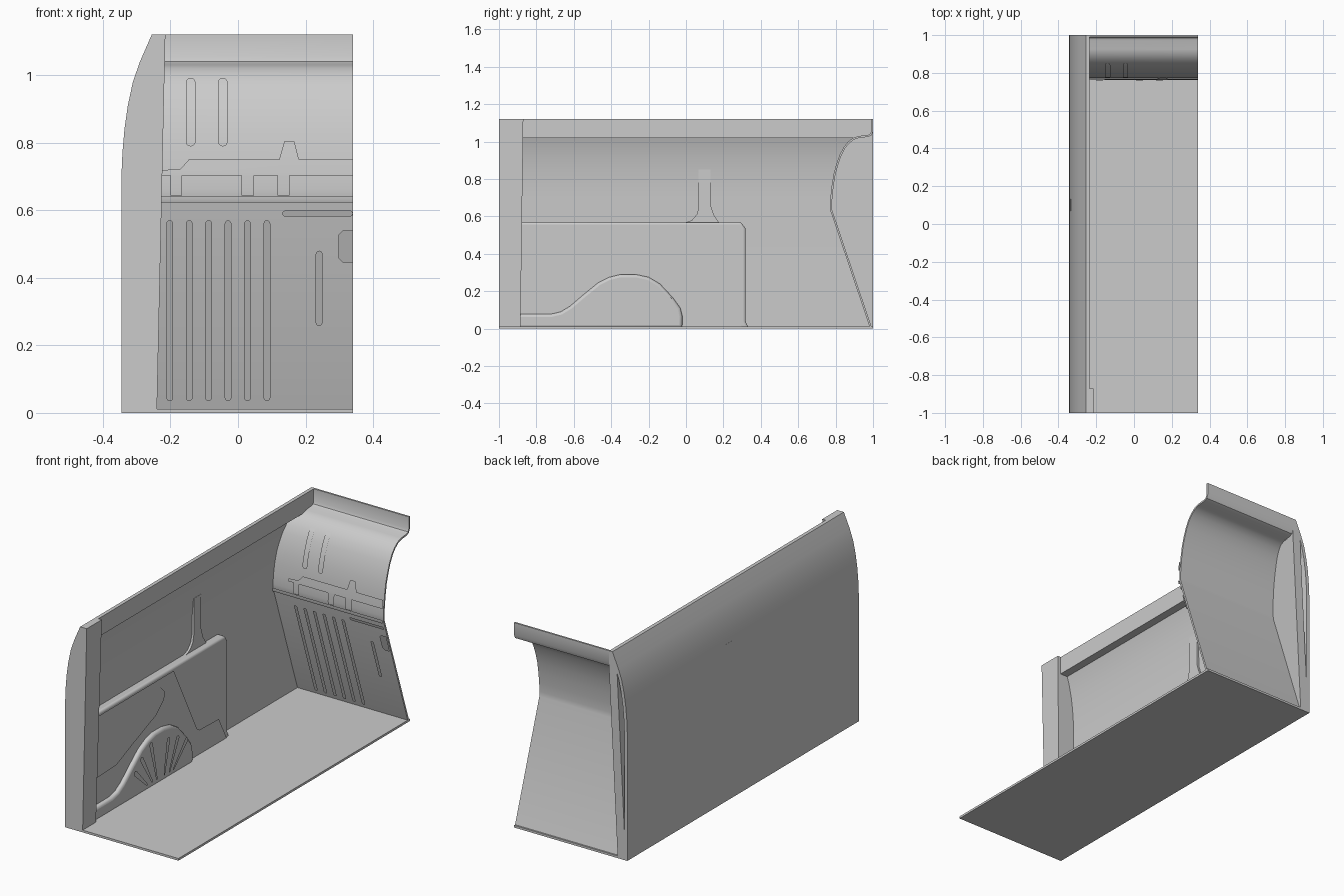
import bpy, bmesh, math
from mathutils import Vector

if "Cube" in bpy.data.objects:
    bpy.data.objects.remove(bpy.data.objects["Cube"])

# ---------- shared profiles ----------
OUTER = [(-0.345, 0), (-0.345, 0.70), (-0.342, 0.77), (-0.336, 0.84), (-0.326, 0.91),
         (-0.311, 0.98), (-0.29, 1.04), (-0.255, 1.12)]                       # x, z
BULK = [(0.983, 0.005), (0.772, 0.63), (0.77, 0.66), (0.773, 0.71), (0.78, 0.77), (0.79, 0.83),
        (0.804, 0.88), (0.822, 0.93), (0.843, 0.97), (0.868, 1.0), (0.895, 1.02), (0.925, 1.03),
        (0.97, 1.034), (0.984, 1.04), (0.99, 1.055), (0.99, 1.12)]            # y, z


def interp(profile, z):
    for (a, za), (b, zb) in zip(profile, profile[1:]):
        if z <= zb:
            return a + (b - a) * (z - za) / (zb - za)
    return profile[-1][0]


def outer_x(z):
    return interp(OUTER, z)


def offset(pts, d):
    """Shift an open profile sideways by d."""
    out = []
    for i, p in enumerate(pts):
        a, b = Vector(pts[max(i - 1, 0)]), Vector(pts[min(i + 1, len(pts) - 1)])
        t = (b - a).normalized()
        out.append((p[0] + t.y * d, p[1] - t.x * d))
    return out


def finish(name, bm, bevel=0):
    me = bpy.data.meshes.new(name)
    bm.to_mesh(me)
    bm.free()
    ob = bpy.data.objects.new(name, me)
    bpy.context.collection.objects.link(ob)
    if bevel:
        m = ob.modifiers.new("round", 'BEVEL')
        m.width, m.segments, m.limit_method = bevel, 3, 'ANGLE'
        m.angle_limit = math.radians(50)
    bpy.ops.object.select_all(action='DESELECT')
    ob.select_set(True)
    bpy.context.view_layer.objects.active = ob
    bpy.ops.object.shade_smooth_by_angle(angle=math.radians(30))
    return ob


def prism(name, pts, axis, lo, hi, bevel=0):
    """Closed outline (y,z) or (x,z) swept along axis; ends may depend on z."""
    bm = bmesh.new()

    def ring(end):
        vs = []
        for u, z in pts:
            e = end(z) if callable(end) else end
            vs.append(bm.verts.new((e, u, z) if axis == 'x' else (u, e, z)))
        return vs
    a, b = ring(lo), ring(hi)
    bm.faces.new(a)
    bm.faces.new(b)
    n = len(pts)
    for i in range(n):
        bm.faces.new((a[i], a[(i + 1) % n], b[(i + 1) % n], b[i]))
    bmesh.ops.recalc_face_normals(bm, faces=bm.faces)
    return finish(name, bm, bevel)


def relief(name, pts, mapper, h, slope, levels=()):
    """Pressed-metal boss: outline in (u,v), raised by h, laid on a surface."""
    bm = bmesh.new()
    f = bm.faces.new([bm.verts.new((u, v, 0)) for u, v in pts])
    f.normal_update()
    if f.normal.z < 0:
        f.normal_flip()
    bmesh.ops.triangulate(bm, faces=bm.faces[:])
    core = bm.faces[:]
    for part, height in ((0.4, 0.75), (0.6, 1.0)):
        bmesh.ops.inset_region(bm, faces=core, thickness=slope * part, use_even_offset=True)
        for v in {v for f in core for v in f.verts}:
            v.co.z = h * height
    for z in levels:
        bmesh.ops.bisect_plane(bm, geom=bm.verts[:] + bm.edges[:] + bm.faces[:],
                               plane_co=(0, z, 0), plane_no=(0, 1, 0))
    for v in bm.verts:
        v.co = mapper(*v.co)
    return finish(name, bm)


def slot(a, b, ra, rb=None, n=6):
    """Rounded slot outline between points a and b."""
    a, b = Vector(a), Vector(b)
    rb = rb or ra
    base = math.atan2(b.y - a.y, b.x - a.x)
    out = []
    for c, r, s in ((b, rb, -math.pi / 2), (a, ra, math.pi / 2)):
        for i in range(n + 1):
            t = base + s + math.pi * i / n
            out.append((c.x + r * math.cos(t), c.y + r * math.sin(t)))
    return out


def rect(u0, u1, v0, v1):
    return [(u0, v0), (u1, v0), (u1, v1), (u0, v1)]


# ---------- floor ----------
prism("floor", rect(-0.34, 0.34, 0, 0.012), 'y', -1, 1)

# ---------- side wall with top rail ----------
inner = [(x + 0.018, z) for x, z in OUTER[:-2]] + [(-0.28, 1.02)]
prism("side_wall", OUTER + [(-0.235, 1.12), (-0.235, 1.02)] + inner[::-1], 'y', -0.9, 1)

# ---------- rear pillar ----------
prism("rear_pillar", OUTER + [(-0.215, 1.12), (-0.24, 0)], 'y', -1, lambda z: -0.885 + 0.0134 * z)

# ---------- bulkhead sheet and the jamb behind it ----------
prism("bulkhead", BULK + offset(BULK, 0.01)[::-1], 'x', lambda z: outer_x(z) + 0.01, 0.34)
prism("front_jamb", BULK[:13] + [(1, 1.034), (1, 0.005)], 'x',
      lambda z: outer_x(z) + 0.01, lambda z: outer_x(z) + 0.058)


# ---------- bulkhead pressings ----------
def on_bulk(u, v, h):
    return (u, interp(BULK, v) - h, v)


LV = [z for _, z in BULK[1:-1]]


def boss(name, pts, h=0.008, slope=0.006):
    relief(name, pts, on_bulk, h, slope, LV)


for i in range(6):
    x = -0.202 + 0.0575 * i
    boss(f"lower_rib_{i}", slot((x, 0.045), (x, 0.56), 0.01))
for i, x in enumerate((-0.14, -0.045)):
    boss(f"upper_rib_{i}", slot((x, 0.803), (x, 0.977), 0.0145))
boss("short_rib", slot((0.24, 0.267), (0.24, 0.47), 0.01))
boss("cross_rib", slot((0.14, 0.59), (0.331, 0.59), 0.009))
boss("corner_pocket", [(0.34, 0.445), (0.34, 0.54), (0.31, 0.54), (0.297, 0.527),
                       (0.297, 0.458), (0.31, 0.445)])
boss("waist_bead", rect(-0.325, 0.34, 0.622, 0.642), 0.01)
boss("waist_band", [(-0.23, 0.703), (0.34, 0.703), (0.34, 0.75), (0.18, 0.75), (0.167, 0.803),
                    (0.137, 0.803), (0.122, 0.75), (-0.145, 0.75), (-0.17, 0.722), (-0.23, 0.718)], 0.01)
for i, (a, b) in enumerate(((-0.2, -0.165), (0.01, 0.048), (0.117, 0.153))):
    boss(f"waist_tab_{i}", rect(a, b, 0.643, 0.71), 0.009)

# ---------- inner side panel ----------
prism("inner_panel", [(-0.9, 0.003), (0.335, 0.003), (0.318, 0.04), (0.318, 0.535), (0.295, 0.568),
                      (-0.9, 0.568)], 'x', -0.335, -0.283, 0.012)


def on_panel(base):
    return lambda u, v, h: (base + h, u, v)


relief("panel_overlay", [(-0.89, 0.006), (0.3, 0.006), (0.23, 0.14), (0.06, 0.145), (0.04, 0.16),
                         (-0.16, 0.553), (-0.89, 0.553)], on_panel(-0.283), 0.006, 0.004)
relief("panel_pressing", [(-0.89, 0.22), (-0.66, 0.23), (-0.52, 0.29), (-0.32, 0.37), (-0.25, 0.43),
                          (-0.24, 0.47), (-0.28, 0.51), (-0.89, 0.52)], on_panel(-0.277), 0.004, 0.006)

# ---------- strut rising from the panel ledge ----------
prism("wall_strut", [(-0.02, 0.562), (0.03, 0.578), (0.058, 0.61), (0.068, 0.65), (0.068, 0.85),
                     (0.132, 0.85), (0.132, 0.66), (0.148, 0.61), (0.18, 0.562)], 'x', -0.335, -0.315)

# ---------- wheel arch ----------
arch = [(-0.9, 0.078), (-0.72, 0.078), (-0.67, 0.09), (-0.62, 0.12), (-0.55, 0.18), (-0.47, 0.245),
        (-0.41, 0.275), (-0.35, 0.29), (-0.27, 0.29), (-0.2, 0.275), (-0.14, 0.24), (-0.07, 0.165),
        (-0.03, 0.11), (-0.02, 0.07), (-0.02, 0.003), (-0.9, 0.003)]
prism("wheel_arch", arch, 'x', -0.29, -0.255, 0.016)
spokes = ((-0.53, 0.14, -0.43), (-0.475, 0.195, -0.385), (-0.395, 0.245, -0.345),
          (-0.245, 0.215, -0.28), (-0.165, 0.195, -0.235), (-0.09, 0.155, -0.2))
for i, (y, z, y0) in enumerate(spokes):
    relief(f"arch_rib_{i}", slot((y0, 0.04), (y, z), 0.006, 0.014), on_panel(-0.255), 0.006, 0.004)
